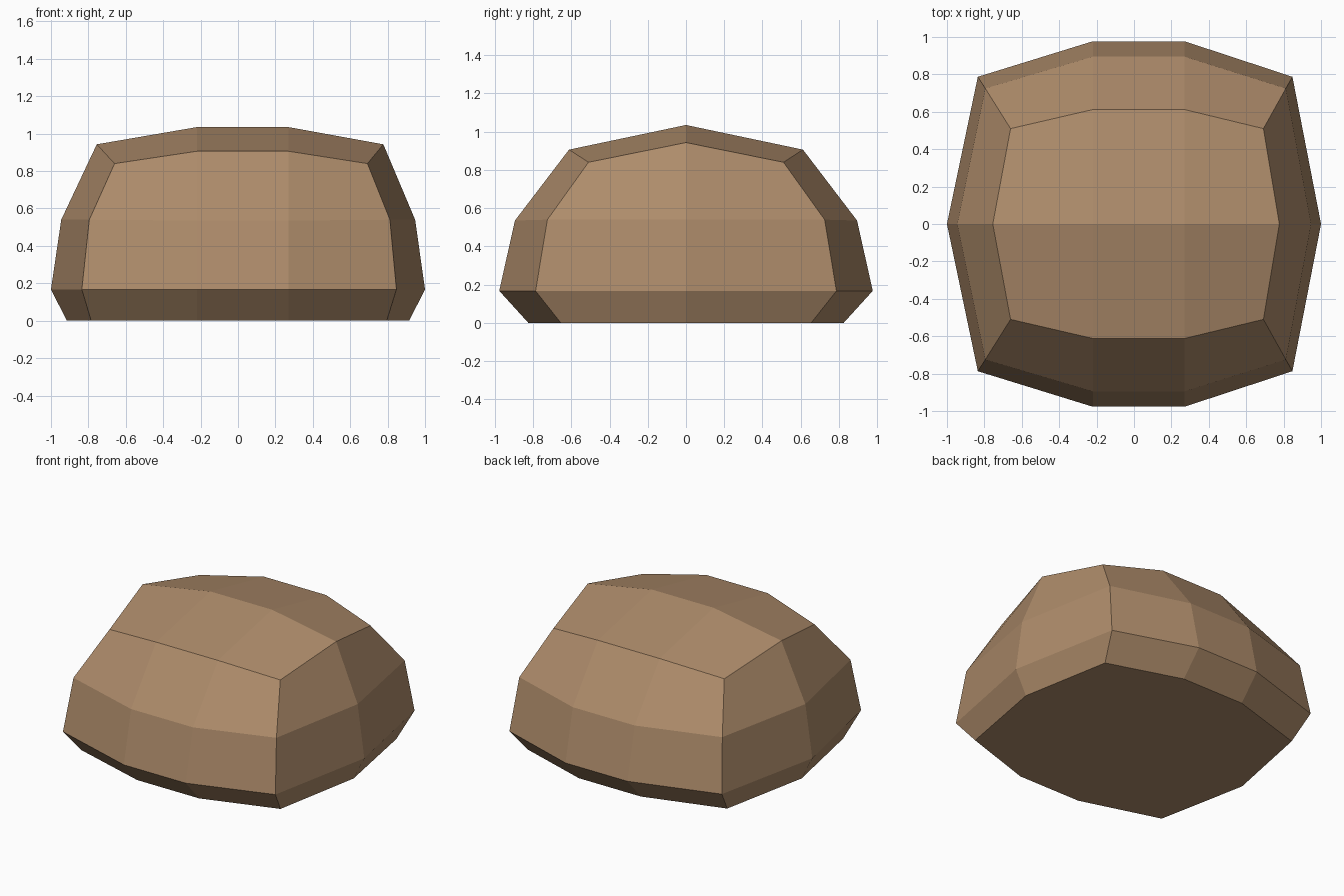
import bpy, bmesh

if "Cube" in bpy.data.objects:
    bpy.data.objects.remove(bpy.data.objects["Cube"])

# one flat colour
mat = bpy.data.materials.new("brown stone")
mat.diffuse_color = (0.42, 0.26, 0.145, 1)
mat.use_nodes = True
mat.node_tree.nodes["Principled BSDF"].inputs["Base Color"].default_value = mat.diffuse_color

bm = bmesh.new()
X1, X2 = -0.22, 0.27  # inner columns, shared by every layer


def ring(left, right, side_l, side_r, corner_y, mid_y, z_corner, z_mid, z_side):
    """Ten-sided layer, mirrored front to back."""
    front = [(left, -corner_y, z_corner), (X1, -mid_y, z_mid),
             (X2, -mid_y, z_mid), (right, -corner_y, z_corner)]
    back = [(x, -y, z) for x, y, z in reversed(front)]
    pts = front + [(side_r, 0, z_side)] + back + [(side_l, 0, z_side)]
    return [bm.verts.new(p) for p in pts]


# stacked layers from the base to the rim of the crown
layers = [
    ring(-0.785, 0.795, -0.915, 0.915, 0.655, 0.825, 0, 0, 0),
    ring(-0.835, 0.847, -1.0, 1.0, 0.787, 0.977, 0.167, 0.167, 0.167),
    ring(-0.795, 0.812, -0.945, 0.947, 0.725, 0.895, 0.54, 0.535, 0.54),
    ring(-0.66, 0.692, -0.755, 0.777, 0.51, 0.612, 0.84, 0.906, 0.943),
]
for a, b in zip(layers, layers[1:]):
    for i in range(10):
        j = (i + 1) % 10
        bm.faces.new((a[i], a[j], b[j], b[i]))

# flat underside
bm.faces.new(layers[0][::-1])

# crown: two rows of three faces meeting at a ridge
t = layers[-1]
ridge = [t[9], bm.verts.new((X1, 0, 1.035)), bm.verts.new((X2, 0, 1.035)), t[4]]
back = t[8:4:-1]
for i in range(3):
    bm.faces.new((t[i], t[i + 1], ridge[i + 1], ridge[i]))
    bm.faces.new((ridge[i], ridge[i + 1], back[i + 1], back[i]))

bmesh.ops.recalc_face_normals(bm, faces=bm.faces[:])
mesh = bpy.data.meshes.new("boulder")
bm.to_mesh(mesh)
bm.free()
mesh.materials.append(mat)
bpy.context.collection.objects.link(bpy.data.objects.new("boulder", mesh))
